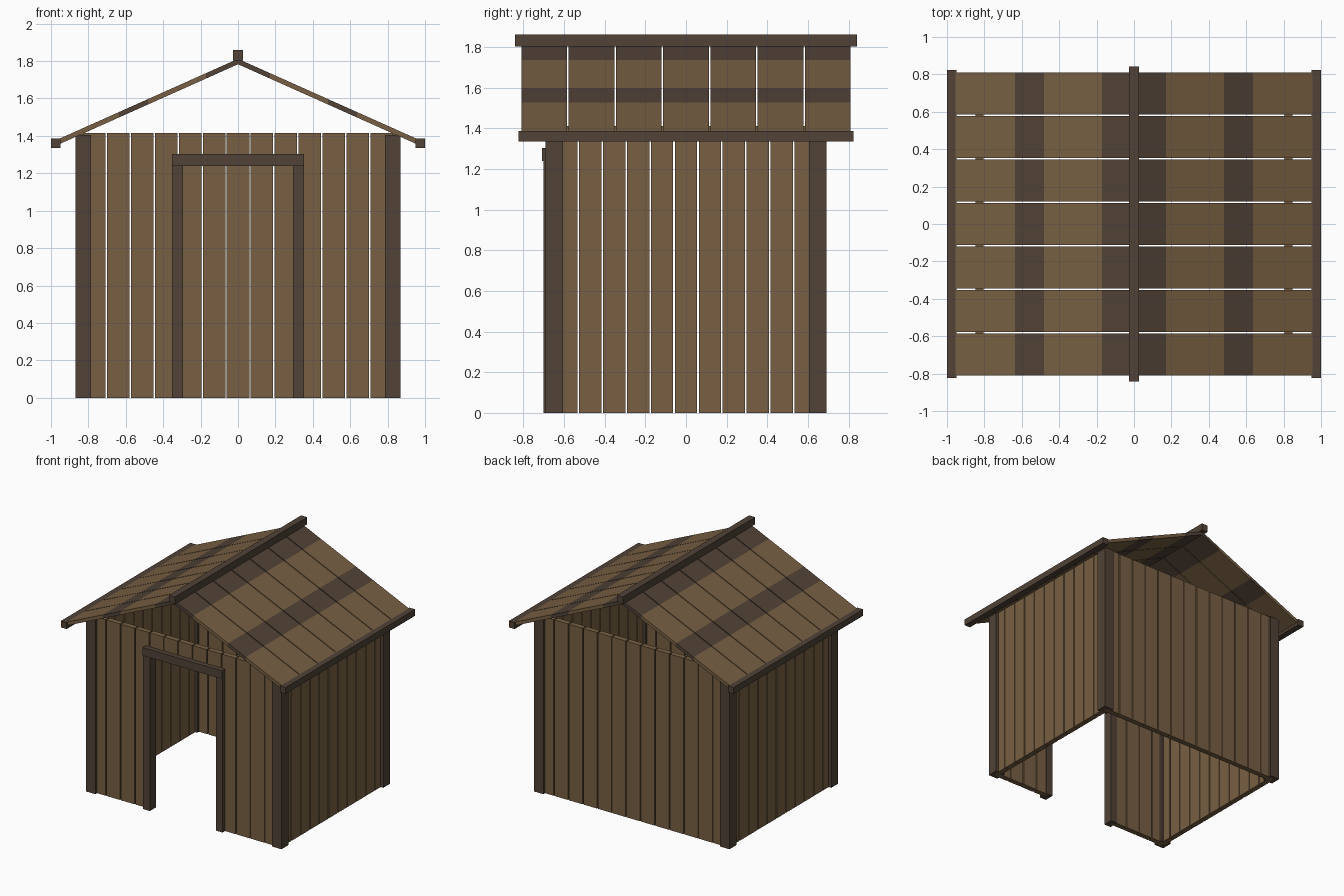
import bpy, bmesh

if "Cube" in bpy.data.objects:
    bpy.data.objects.remove(bpy.data.objects["Cube"])


def material(name, rgb):
    m = bpy.data.materials.new(name)
    m.diffuse_color = (*rgb, 1)
    m.use_nodes = True
    m.node_tree.nodes["Principled BSDF"].inputs["Base Color"].default_value = m.diffuse_color
    return m


WOOD = material("brown_wood", (0.188, 0.117, 0.056))
DARK = material("dark_wood", (0.082, 0.055, 0.038))


def finish(name, bm, mats):
    bmesh.ops.recalc_face_normals(bm, faces=bm.faces)
    me = bpy.data.meshes.new(name)
    bm.to_mesh(me)
    bm.free()
    for m in mats:
        me.materials.append(m)
    ob = bpy.data.objects.new(name, me)
    bpy.context.collection.objects.link(ob)
    return ob


def add_box(bm, x0, x1, y0, y1, z0, z1):
    vs = bmesh.ops.create_cube(bm, size=1)["verts"]
    for v in vs:
        v.co = (x1 if v.co.x > 0 else x0, y1 if v.co.y > 0 else y0, z1 if v.co.z > 0 else z0)


def boxes(name, mat, items):
    bm = bmesh.new()
    for b in items:
        add_box(bm, *b)
    return finish(name, bm, [mat])


TOP, T, GAP = 1.415, 0.0215, 0.004      # wall height, half thickness, half gap
WX, WY = 0.825, 0.647                   # wall centre lines
PX, PY = 0.1283, 0.1178                 # plank pitches

# Front and back walls, with the front planks cut over the doorway
for name, y in (("front_wall", -WY), ("back_wall", WY)):
    boxes(name, WOOD, [
        (i * PX - PX / 2 + GAP, i * PX + PX / 2 - GAP, y - T, y + T,
         1.24 if y < 0 and abs(i) < 3 else 0, TOP) for i in range(-6, 7)])

# Side walls
for name, x in (("left_wall", -WX), ("right_wall", WX)):
    boxes(name, WOOD, [
        (x - T, x + T, i * PY - PY / 2 + GAP, i * PY + PY / 2 - GAP, 0, TOP - 0.005)
        for i in range(-5, 6)])

# Corner posts
for sx in (-1, 1):
    for sy in (-1, 1):
        x, y = sx * 0.8275, sy * 0.647
        boxes("corner_post", DARK, [(x - 0.0425, x + 0.0425, y - 0.043, y + 0.043, 0, 1.405)])

# Door frame
for s in (-1, 1):
    boxes("door_jamb", DARK, [(s * 0.3235 - 0.0295, s * 0.3235 + 0.0295, -0.70, -0.622, 0, 1.24)])
boxes("door_lintel", DARK, [(-0.353, 0.353, -0.709, -0.622, 1.238, 1.303)])

# Roof boards: sloped strips, dark bands chosen by distance from the ridge
BREAKS = (0, 0.17, 0.48, 0.636, 0.965)
RP = 0.2325
for side, s in (("left_roof", -1), ("right_roof", 1)):
    bm = bmesh.new()
    for i in range(-3, 4):
        y0, y1 = i * RP - RP / 2 + GAP, i * RP + RP / 2 - GAP
        rings = []
        for x in BREAKS:
            z = 1.812 - 0.447 * x
            rings.append([bm.verts.new((s * x, y, zz)) for y, zz in
                          ((y0, z), (y1, z), (y1, z - 0.029), (y0, z - 0.029))])
        for k, (a, b) in enumerate(zip(rings, rings[1:])):
            for j in range(4):
                f = bm.faces.new((a[j], a[j - 1], b[j - 1], b[j]))
                f.material_index = 1 if k in (0, 2) else 0
        bm.faces.new(rings[0]).material_index = 1
        bm.faces.new(rings[-1])
    finish(side, bm, [WOOD, DARK])

# Ridge and eave beams
boxes("ridge_beam", DARK, [(-0.027, 0.027, -0.841, 0.841, 1.803, 1.86)])
for s in (-1, 1):
    boxes("eave_beam", DARK, [(s * 0.974 - 0.026, s * 0.974 + 0.026, -0.823, 0.823, 1.335, 1.386)])
